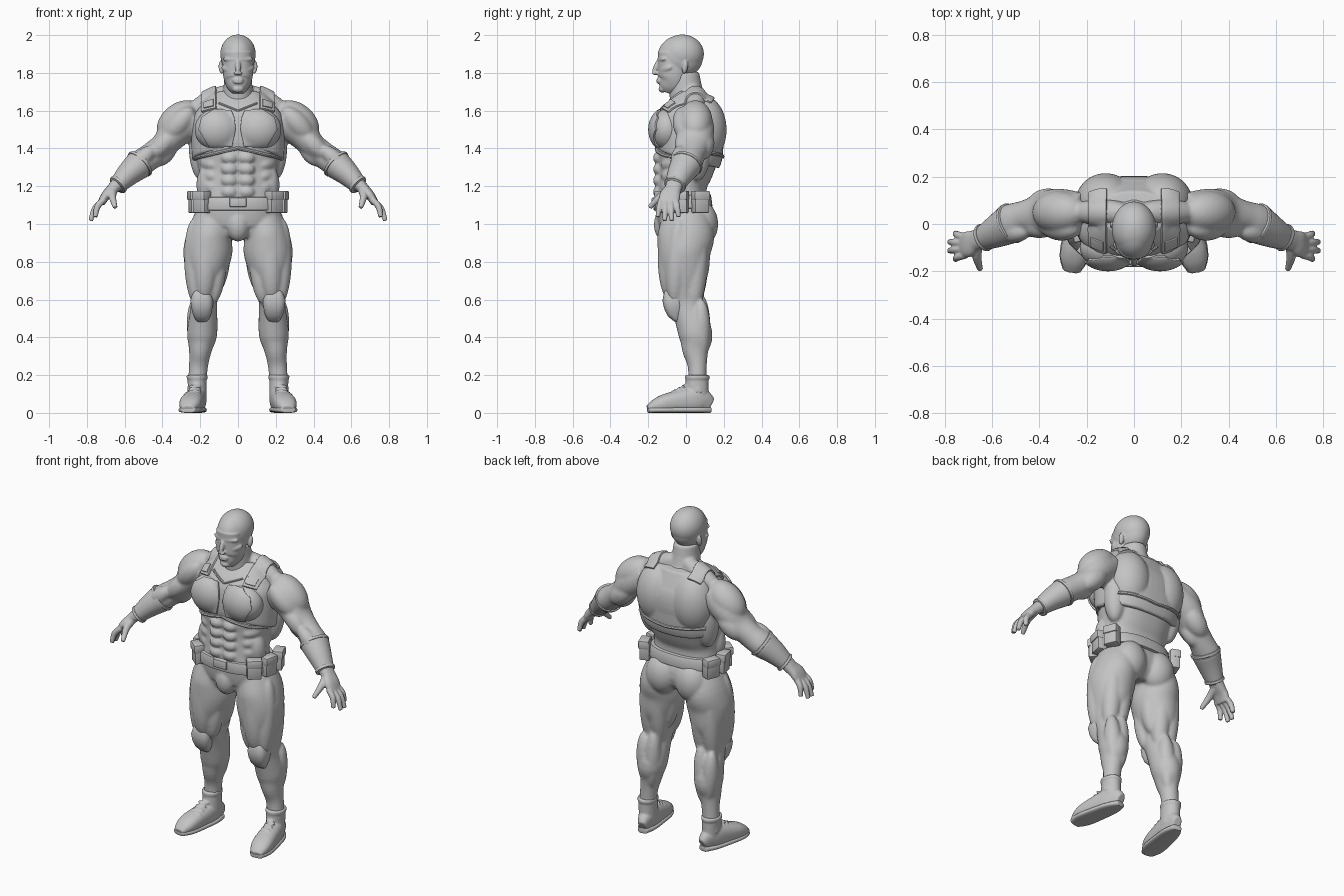
import bpy, bmesh, math
from mathutils import Vector, Matrix
from mathutils.bvhtree import BVHTree

cube = bpy.data.objects.get("Cube")
if cube:
    bpy.data.objects.remove(cube)

shade = (.55, .55, .55, 1)
grey = bpy.data.materials.new("clay_grey")
grey.use_nodes = True
grey.diffuse_color = shade
grey.node_tree.nodes["Principled BSDF"].inputs["Base Color"].default_value = shade
Y, Z = Vector((0, 1, 0)), Vector((0, 0, 1))
made, organic = [], []


def link(name, data):
    data.materials.append(grey)
    ob = bpy.data.objects.new(name, data)
    bpy.context.collection.objects.link(ob)
    made.append(ob)
    return ob


def finish(name, bm, mirror=True, voxel=0, smooth=4, bevel=0, solid=0):
    """Turn a bmesh into an object; voxel > 0 fuses its volumes into one skin."""
    bmesh.ops.recalc_face_normals(bm, faces=bm.faces)
    mesh = bpy.data.meshes.new(name)
    bm.to_mesh(mesh)
    bm.free()
    ob = link(name, mesh)
    if mirror:
        ob.modifiers.new("mirror", 'MIRROR').use_mirror_merge = False
    if solid:
        thickness = ob.modifiers.new("thickness", 'SOLIDIFY')
        thickness.thickness, thickness.offset = solid * 2, 0
    if bevel:
        edge = ob.modifiers.new("bevel", 'BEVEL')
        edge.width, edge.segments, edge.limit_method = bevel, 2, 'ANGLE'
    if voxel:
        fuse = ob.modifiers.new("fuse", 'REMESH')
        fuse.mode, fuse.voxel_size, fuse.use_smooth_shade = 'VOXEL', voxel, True
        soften = ob.modifiers.new("soften", 'SMOOTH')
        soften.factor, soften.iterations = .5, smooth
        organic.append(ob)
    return ob


def tube(bm, sections, side=Y, power=2, sides=32, steps=4):
    """Smooth loft of (x, y, z, half width, half depth) sections; depth runs along side."""
    knots = [Vector(s) for s in sections]
    knots = [knots[0]] + knots + [knots[-1]]
    path = []
    for a, b, c, d in zip(knots, knots[1:], knots[2:], knots[3:]):
        for k in range(steps):
            t = k / steps
            path.append(b + ((c - a) * t + (a * 2 - b * 5 + c * 4 - d) * t * t
                             + (b * 3 - a - c * 3 + d) * t ** 3) / 2)
    path.append(knots[-1])
    centres = [Vector(p[:3]) for p in path]
    rings = []
    for i, (centre, p) in enumerate(zip(centres, path)):
        tangent = (centres[min(i + 1, len(path) - 1)] - centres[max(i - 1, 0)]).normalized()
        u = side.cross(tangent).normalized()
        v = tangent.cross(u)
        ring = []
        for k in range(sides):
            angle = math.tau * k / sides
            c, s = [math.copysign(abs(f) ** (2 / power), f) for f in (math.cos(angle), math.sin(angle))]
            ring.append(bm.verts.new(centre + u * c * p[3] + v * s * p[4]))
        rings.append(ring)
    for lower, upper in zip(rings, rings[1:]):
        for k in range(sides):
            bm.faces.new((lower[k - 1], lower[k], upper[k], upper[k - 1]))
    bm.faces.new(rings[0])
    bm.faces.new(rings[-1])


def ball(bm, centre, radii, turn=Matrix()):
    place = Matrix.Translation(centre) @ turn @ Matrix.Diagonal((*radii, 1))
    bmesh.ops.create_uvsphere(bm, u_segments=40, v_segments=24, radius=1, matrix=place)


def muscle(bm, start, end, radius):
    """Spindle shaped muscle from start to end."""
    start, end = Vector(start), Vector(end)
    along = end - start
    turn = along.to_track_quat('Z', 'Y').to_matrix().to_4x4()
    ball(bm, (start + end) / 2, (radius, radius, along.length * .58), turn)


def box(bm, centre, size, turn=0):
    place = Matrix.Translation(centre) @ Matrix.Rotation(turn, 4, 'Z') @ Matrix.Diagonal((*size, 1))
    bmesh.ops.create_cube(bm, size=1, matrix=place)


# Body: torso, neck, arm and leg lofts with muscles, fused into one skin
bm = bmesh.new()
tube(bm, [(0, -.01, .94, .07, .09), (0, 0, 1, .19, .14), (0, -.02, 1.08, .21, .14), (0, -.02, 1.2, .2, .13),
          (0, 0, 1.3, .21, .15), (0, .02, 1.45, .24, .18), (0, .03, 1.58, .22, .16), (0, .04, 1.68, .1, .08)],
     power=2.4, sides=48)
tube(bm, [(0, .03, 1.58, .1, .1), (0, 0, 1.7, .08, .09), (0, -.01, 1.8, .07, .08)])
tube(bm, [(.22, .04, 1.57, .09, .09), (.32, .05, 1.5, .09, .1), (.39, .04, 1.42, .07, .09),
          (.46, .03, 1.36, .07, .07), (.53, 0, 1.31, .07, .08), (.6, -.04, 1.24, .05, .05),
          (.65, -.06, 1.2, .04, .04)])
tube(bm, [(.12, 0, 1.03, .11, .13), (.15, 0, .94, .12, .15), (.16, -.01, .85, .13, .14), (.17, -.01, .75, .11, .13),
          (.18, -.02, .65, .08, .1), (.18, 0, .57, .07, .08), (.19, .05, .42, .08, .09), (.2, .05, .33, .06, .07),
          (.21, .06, .24, .05, .05), (.22, .06, .1, .05, .05)])
muscles = {
    "trapezius": ((.03, .05, 1.71), (.25, .05, 1.6), .055),
    "shoulder": ((.23, .05, 1.62), (.4, .05, 1.47), .09),
    "front_shoulder": ((.25, -.02, 1.6), (.38, 0, 1.46), .06),
    "triceps": ((.31, .1, 1.48), (.43, .08, 1.36), .06),
    "lower_triceps": ((.34, .03, 1.42), (.43, .03, 1.32), .045),
    "biceps": ((.34, -.01, 1.48), (.46, -.01, 1.36), .05),
    "forearm": ((.45, -.03, 1.4), (.57, -.04, 1.29), .045),
    "inner_forearm": ((.45, .04, 1.35), (.57, 0, 1.25), .045),
    "back_wing": ((.2, .08, 1.53), (.19, .06, 1.25), .065),
    "waist": ((.16, -.06, 1.3), (.17, -.05, 1.13), .055),
    "groin": ((.18, -.04, 1.09), (.05, -.08, .94), .07),
    "crotch": ((0, -.1, 1.08), (0, -.11, .92), .065),
    "outer_thigh": ((.23, -.04, 1), (.22, -.06, .6), .06),
    "front_thigh": ((.16, -.08, 1.02), (.18, -.08, .62), .07),
    "inner_knee": ((.1, -.06, .88), (.13, -.06, .6), .05),
    "inner_thigh": ((.08, .02, .97), (.11, .02, .66), .055),
    "hamstring": ((.14, .08, 1), (.15, .04, .56), .06),
    "outer_hamstring": ((.2, .07, 1), (.21, .04, .56), .06),
    "calf": ((.16, .08, .6), (.18, .08, .29), .05),
    "outer_calf": ((.23, .08, .58), (.21, .08, .3), .05),
    "shin": ((.19, 0, .54), (.21, .03, .25), .035),
}
for start, end, radius in muscles.values():
    muscle(bm, start, end, radius)
ball(bm, (.1, .08, 1), (.1, .09, .12))
ball(bm, (.11, -.1, 1.5), (.12, .09, .11))
for row in range(4):
    z = 1.35 - row * .06
    ball(bm, (.045, -.14, z), (.045, .035, .035))
    muscle(bm, (.12, -.12, z + .02), (.19, -.04, z + .04), .035)
body = finish("body", bm, voxel=.0075, smooth=9)

# Head: skull, hair, jaw, then nose, brow, cheek, mouth, chin and ear
bm = bmesh.new()
ball(bm, (0, -.03, 1.885), (.09, .12, .114))
ball(bm, (0, -.02, 1.9), (.094, .115, .103))
tube(bm, [(0, -.1, 1.695, .03, .03), (0, -.09, 1.72, .053, .058), (0, -.07, 1.76, .073, .078),
          (0, -.065, 1.81, .08, .083), (0, -.06, 1.91, .08, .09)], power=2.2)
muscle(bm, (0, -.142, 1.87), (0, -.172, 1.8), .014)
ball(bm, (.005, -.162, 1.798), (.018, .016, .01))
muscle(bm, (0, -.145, 1.87), (.075, -.115, 1.873), .013)
ball(bm, (.035, -.13, 1.845), (.015, .01, .008))
muscle(bm, (.03, -.13, 1.81), (.08, -.08, 1.83), .02)
ball(bm, (0, -.14, 1.76), (.03, .015, .02))
for z in (1.75, 1.763):
    ball(bm, (0, -.148, z), (.024, .009, .006))
ball(bm, (0, -.125, 1.715), (.03, .02, .02))
muscle(bm, (.09, 0, 1.86), (.086, -.01, 1.8), .015)
finish("head", bm, voxel=.0045, smooth=5)

# Gloved hands: palm, four bent fingers and a thumb
bm = bmesh.new()
tube(bm, [(.64, -.06, 1.21, .035, .045), (.67, -.07, 1.18, .03, .045), (.7, -.085, 1.15, .025, .055),
          (.725, -.09, 1.11, .02, .05)], power=2.4)
for finger in range(4):
    short = abs(finger - 1.5) > 1
    root = Vector((.71, -.13 + finger * .025, 1.13))
    tip = Vector((.78 - short * .025, -.15 + finger * .037, 1.017 + short * .02))
    knuckle = (root + tip) / 2 + Vector((.012, 0, .008))
    tube(bm, [(*root, .017, .016), (*knuckle, .017, .016), (*tip, .012, .012)], sides=16)
tube(bm, [(.66, -.08, 1.18, .024, .027), (.665, -.135, 1.145, .02, .02), (.65, -.193, 1.088, .012, .012)], side=Z)
finish("gloves", bm, voxel=.0045)

# Forearm guards with a rim at each end
bm = bmesh.new()
elbow, wrist = Vector((.525, 0, 1.313)), Vector((.64, -.06, 1.203))
tube(bm, [(*elbow, .078, .085), (.58, -.03, 1.265, .064, .07), (*wrist, .046, .052)])
step = (wrist - elbow) * .1
for centre, width in ((elbow, .082), (wrist, .054)):
    tube(bm, [(*(centre - step), width, width + .006), (*centre, width, width + .006)], steps=1)
finish("forearm_guards", bm, bevel=.004)

# Boots: foot from heel to toe, shaft, cuff and laces, on flat soles
boot, sole = bmesh.new(), bmesh.new()
foot, tread = [], []
for k in range(9):
    t = k / 8
    rounding = max(.5, math.sqrt(1 - abs(2 * t - 1) ** 4))
    x, y, width, height = .205 + t * .06, .13 - t * .33, (.05 + t * .017) * rounding, (.08 - t * .04) * rounding
    foot.append((x, y, height, width, height))
    tread.append((x, y, .016, width + .003, .016))
tube(boot, foot, side=Z, power=2.4)
tube(boot, [(.215, .055, .06, .05, .065), (.217, .06, .2, .05, .06)])
tube(boot, [(.217, .06, .18, .055, .065), (.217, .06, .2, .055, .065)], steps=1)
for k in range(4):
    lace = Vector((.2, -.08 + k * .025, .1 + k * .013))
    muscle(boot, lace, lace + Vector((.058, -.01, 0)), .011)
finish("boots", boot, voxel=.006, smooth=3)
tube(sole, tread, side=Z, power=3)
finish("boot_soles", sole, bevel=.003)

# Knee pads
bm = bmesh.new()
tube(bm, [(.19, -.035, .49, .03, .02), (.19, -.056, .53, .05, .045), (.192, -.07, .6, .06, .055),
          (.192, -.07, .66, .035, .035)], power=3, steps=2)
finish("knee_pads", bm, bevel=.003)

# Belt, buckle and pouches
bm = bmesh.new()
tube(bm, [(0, -.016, 1.08, .23, .157), (0, -.02, 1.15, .22, .152)], power=2.4, sides=48, steps=1)
box(bm, (0, -.17, 1.115), (.09, .024, .05))
finish("belt", bm, mirror=False, bevel=.006)
bm = bmesh.new()
for x, y, angle in ((.19, -.115, -50), (.228, -.03, -12), (.222, .075, 22)):
    turn = math.radians(angle)
    outward = Vector((math.cos(turn), math.sin(turn), 0))
    centre = Vector((x, y, 1.115))
    box(bm, centre, (.058, .082, .115), turn)
    box(bm, centre + outward * .005 + Z * .036, (.06, .088, .05), turn)
finish("pouches", bm, bevel=.008)

# Vest: shell with shoulder blades, its lower edge raised at the front centre
bm = bmesh.new()
tube(bm, [(0, .015, 1.335, .236, .163), (0, .02, 1.37, .245, .175), (0, .02, 1.5, .246, .18),
          (0, .03, 1.58, .23, .165), (0, .05, 1.69, .13, .09)], power=2.5, sides=56)
ball(bm, (.12, .09, 1.5), (.128, .125, .18))
for v in bm.verts:
    if v.co.z < 1.42:
        lift = max(0, -v.co.y / .15) * (1 - abs(v.co.x) / .26)
        v.co.z += lift * .065 * min(1, (1.42 - v.co.z) / .08)
vest = finish("vest", bm, voxel=.0075)

# Surface that plates, straps and seams are laid on
graph = bpy.context.evaluated_depsgraph_get()
skins = [BVHTree.FromObject(ob, graph) for ob in (body, vest)]


def hit(origin, direction):
    hits = [skin.ray_cast(origin, direction) for skin in skins]
    hits = [(distance, place) for place, normal, face, distance in hits if place]
    return min(hits)[1] if hits else skins[1].find_nearest(origin + direction)[0]


def sheet(name, grid, thick):
    bm = bmesh.new()
    rows = [[bm.verts.new(p) for p in row] for row in grid]
    for a, b in zip(rows, rows[1:]):
        for k in range(len(a) - 1):
            bm.faces.new((a[k], a[k + 1], b[k + 1], b[k]))
    finish(name, bm, solid=thick, bevel=.004)


# Chest plates, from rows of (height, inner edge, outer edge)
rows = [Vector(r) for r in ((1.6, .035, .13), (1.56, .018, .19), (1.5, .016, .205), (1.41, .03, .15))]
levels = [a.lerp(b, k / 5) for a, b in zip(rows, rows[1:]) for k in range(5)] + rows[-1:]
sheet("chest_plates", [[hit(Vector((inner + (outer - inner) * k / 12, -1, z)), Y) for k in range(13)]
                       for z, inner, outer in levels], .011)

# Shoulder straps running over the top, with a clip at the front
for name, inner, width, first, last, thick in (("shoulder_straps", .115, .075, 25, 130, .011),
                                               ("strap_clips", .125, .05, 30, 48, .018)):
    grid = []
    for i in range(17):
        angle = math.radians(first + (last - first) * i / 16)
        out = Vector((0, -math.cos(angle), math.sin(angle)))
        grid.append([hit(Vector((inner + width * k / 6, .04, 1.53)) + out / 2, -out) for k in range(7)])
    sheet(name, grid, thick)

# Raised seams on the front (-1) and back (1), rising or falling from the centre outwards
for name, side, centre, slope, reach, radius in (("collar_seam", -1, 1.6, .4, .1, .007),
                                                 ("lower_front_seam", -1, 1.402, -.23, .225, .01),
                                                 ("lower_back_seam", 1, 1.355, .09, .225, .01)):
    curve = bpy.data.curves.new(name, 'CURVE')
    curve.dimensions, curve.bevel_depth, curve.bevel_resolution = '3D', radius, 2
    spline = curve.splines.new('POLY')
    spline.points.add(24)
    for k, point in enumerate(spline.points):
        x = reach * k / 24
        point.co = (*hit(Vector((x, side, centre + slope * x)), Y * -side), 1)
    link(name, curve).modifiers.new("mirror", 'MIRROR').use_mirror_merge = False

# Bake modifiers, then smooth shading with crisp gear edges
bpy.ops.object.select_all(action='DESELECT')
for ob in made:
    ob.select_set(True)
bpy.context.view_layer.objects.active = body
bpy.ops.object.convert(target='MESH')
for ob in organic:
    ob.select_set(False)
bpy.context.view_layer.objects.active = next(ob for ob in made if ob not in organic)
bpy.ops.object.shade_smooth_by_angle(angle=math.radians(40))
